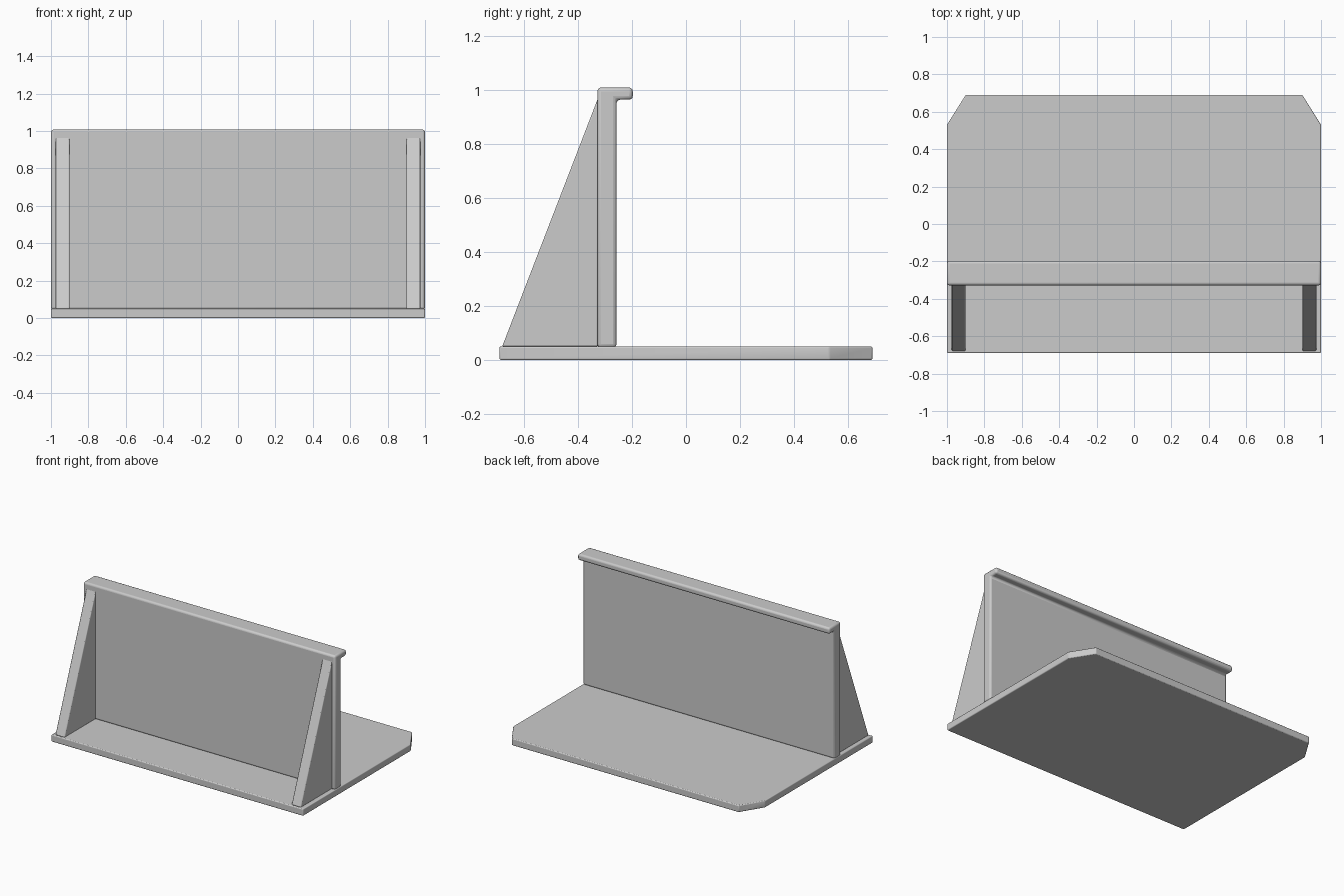
import bpy, bmesh, math
from mathutils import Vector

cube = bpy.data.objects.get("Cube")
if cube:
    bpy.data.objects.remove(cube, do_unlink=True)

grey = bpy.data.materials.new("plain_grey")
grey.use_nodes = True
colour = (0.6, 0.6, 0.6, 1)
grey.diffuse_color = colour
grey.node_tree.nodes["Principled BSDF"].inputs["Base Color"].default_value = colour


def extrude_profile(name, points, offset, bevel):
    """Extrude a closed outline of 3D points and round its edges."""
    bm = bmesh.new()
    face = bm.faces.new([bm.verts.new(p) for p in points])
    moved = bmesh.ops.extrude_face_region(bm, geom=[face])["geom"]
    verts = [v for v in moved if isinstance(v, bmesh.types.BMVert)]
    bmesh.ops.translate(bm, verts=verts, vec=Vector(offset))
    bmesh.ops.recalc_face_normals(bm, faces=bm.faces)
    mesh = bpy.data.meshes.new(name)
    bm.to_mesh(mesh)
    bm.free()
    mesh.materials.append(grey)
    obj = bpy.data.objects.new(name, mesh)
    bpy.context.collection.objects.link(obj)
    mod = obj.modifiers.new("rounded_edges", "BEVEL")
    mod.width = bevel
    mod.segments = 3
    mod.limit_method = "ANGLE"
    mod.angle_limit = math.radians(20)
    bpy.ops.object.select_all(action="DESELECT")
    obj.select_set(True)
    bpy.context.view_layer.objects.active = obj
    bpy.ops.object.shade_smooth_by_angle(angle=math.radians(35))
    return obj


# Base plate with two clipped rear corners
half = [(1, -0.69), (1, 0.53), (0.9, 0.69)]
outline = half + [(-x, y) for x, y in reversed(half)]
extrude_profile("base_plate", [(x, y, 0) for x, y in outline], (0, 0, 0.05), 0.006)

# Upright wall with a lip along its top
wall = [(-0.328, 0.045), (-0.328, 1.008), (-0.197, 1.008),
        (-0.197, 0.963), (-0.257, 0.963), (-0.257, 0.045)]
extrude_profile("upright_wall", [(-1, y, z) for y, z in wall], (2, 0, 0), 0.014)

# Triangular braces in front of the wall
brace = [(-0.68, 0.05), (-0.325, 0.05), (-0.325, 0.97)]
for name, x in (("left_brace", 0.9), ("right_brace", -0.975)):
    extrude_profile(name, [(x, y, z) for y, z in brace], (0.075, 0, 0), 0.006)
